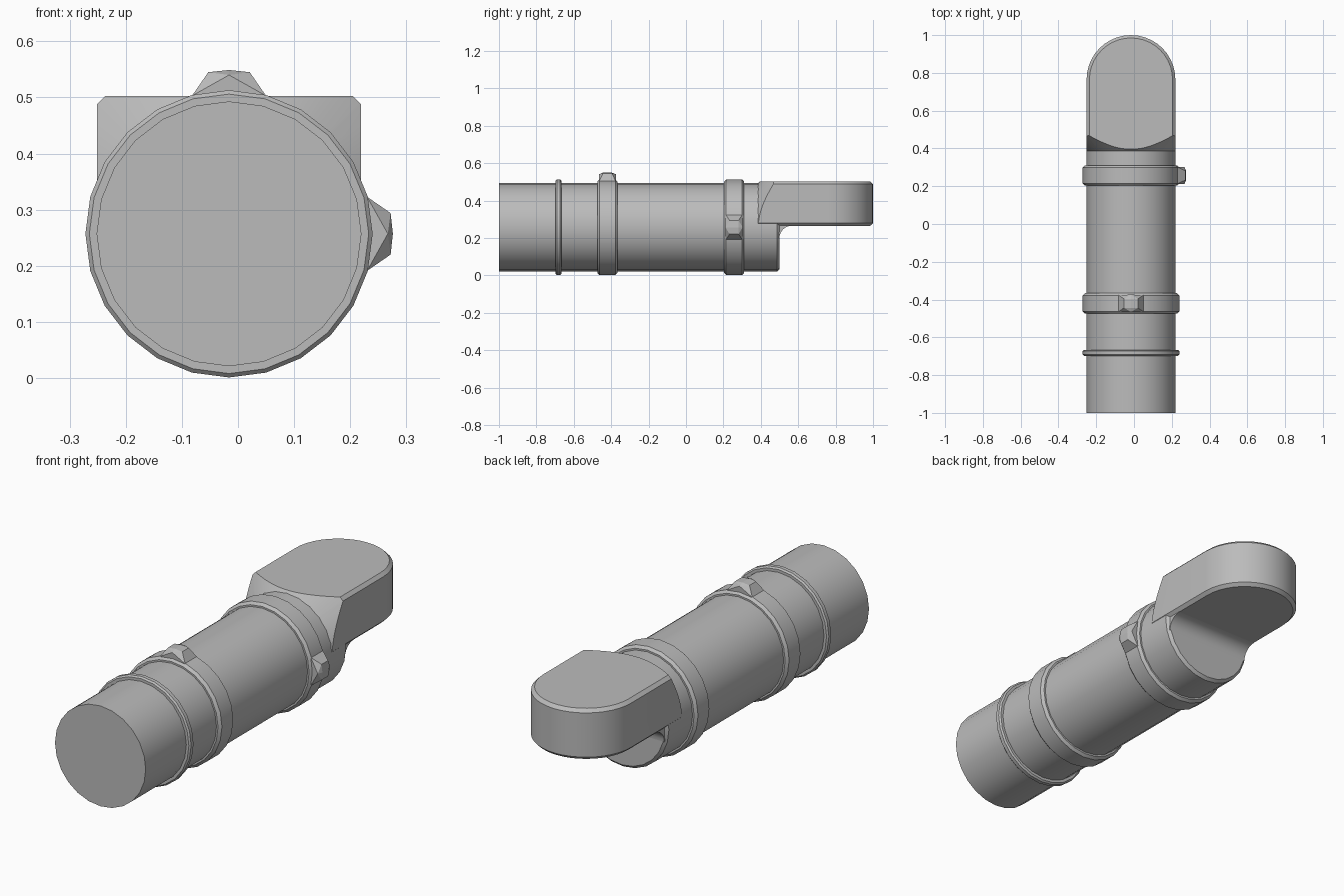
import bpy, bmesh
from math import sin, cos, pi, radians
from mathutils import Vector, Matrix

if "Cube" in bpy.data.objects:
    bpy.data.objects.remove(bpy.data.objects["Cube"], do_unlink=True)

AX, AZ = -0.016, 0.257      # tube axis position
TUBE_R, RING_R = 0.236, 0.256
SIDES = 24

grey = bpy.data.materials.new("plain grey")
grey.use_nodes = True
grey.diffuse_color = (0.5, 0.5, 0.5, 1)
grey.node_tree.nodes["Principled BSDF"].inputs["Base Color"].default_value = (0.5, 0.5, 0.5, 1)


def finish(name, bm, angle=30):
    bmesh.ops.recalc_face_normals(bm, faces=bm.faces[:])
    mesh = bpy.data.meshes.new(name)
    bm.to_mesh(mesh)
    bm.free()
    mesh.materials.append(grey)
    ob = bpy.data.objects.new(name, mesh)
    bpy.context.collection.objects.link(ob)
    bpy.ops.object.select_all(action='DESELECT')
    ob.select_set(True)
    bpy.context.view_layer.objects.active = ob
    if angle:
        bpy.ops.object.shade_smooth_by_angle(angle=radians(angle))
    return ob


def lathe(name, profile, sides=SIDES):
    """Turn (radius, y) points around the tube axis and cap both ends."""
    bm = bmesh.new()
    loops = []
    for r, y in profile:
        loops.append([bm.verts.new((AX + r * sin(2 * pi * i / sides), y,
                                    AZ + r * cos(2 * pi * i / sides))) for i in range(sides)])
    for a, b in zip(loops, loops[1:]):
        for i in range(sides):
            j = (i + 1) % sides
            bm.faces.new((a[i], a[j], b[j], b[i]))
    bm.faces.new(loops[0])
    bm.faces.new(loops[-1])
    return finish(name, bm)


def prism(outline, offset):
    bm = bmesh.new()
    face = bm.faces.new([bm.verts.new(p) for p in outline])
    ext = bmesh.ops.extrude_face_region(bm, geom=[face])
    bmesh.ops.translate(bm, vec=offset, verts=[v for v in ext["geom"] if isinstance(v, bmesh.types.BMVert)])
    return bm


def ring(name, y, half, chamfer):
    lathe(name, [(TUBE_R - 0.01, y - half), (RING_R - chamfer, y - half), (RING_R, y - half + chamfer),
                 (RING_R, y + half - chamfer), (RING_R - chamfer, y + half), (TUBE_R - 0.01, y + half)])


def knob(name, y, turn):
    """Six-sided raised stud on a ring, turned about the tube axis."""
    bm = bmesh.new()
    points = [(0, s * 0.046, 0.283) for s in (-1, 1)]
    for s in (-1, 1):
        points.append((0, s * 0.024, 0.292))
        for t in (-1, 1):
            points += [(t * 0.037, s * 0.024, 0.288), (t * 0.066, s * 0.044, 0.246),
                       (t * 0.066, s * 0.04, 0.2)]
    for p in points:
        bm.verts.new(p)
    hull = bmesh.ops.convex_hull(bm, input=bm.verts[:])
    loose = {g for g in hull["geom_interior"] + hull["geom_unused"] if isinstance(g, bmesh.types.BMVert)}
    bmesh.ops.delete(bm, geom=list(loose), context='VERTS')
    bm.transform(Matrix.Translation((AX, y, AZ)) @ Matrix.Rotation(turn, 4, 'Y'))
    finish(name, bm, 0)


# Tube with a chamfered rear end
lathe("tube", [(TUBE_R, -1), (TUBE_R, 0.487), (TUBE_R - 0.013, 0.5)])

# Rings and studs
ring("thin_front_ring", -0.682, 0.016, 0.007)
ring("middle_ring", -0.42, 0.054, 0.012)
ring("rear_ring", 0.257, 0.054, 0.012)
knob("top_stud", -0.42, 0)
knob("side_stud", 0.257, pi / 2)

# Rounded head slab with chamfered rims
W, LOW, TOP = 0.235, 0.265, 0.503
outline = [(AX - W, 0.3, LOW), (AX + W, 0.3, LOW)]
outline += [(AX + W * cos(pi * i / 20), 1 - W + W * sin(pi * i / 20), LOW) for i in range(21)]
bm = prism(outline, (0, 0, TOP - LOW))
rims = [e for e in bm.edges if abs(e.verts[0].co.z - e.verts[1].co.z) < 1e-5]
bmesh.ops.bevel(bm, geom=rims, offset=0.015, segments=1, affect='EDGES', profile=0.5)
head = finish("head", bm, 0)

# Conical front of the head
cone = lathe("head_cone_cutter", [(0.134, 0.3), (1.187, 1.2)], 72)
cone.hide_render = True
cone.hide_set(True)
mod = head.modifiers.new("cone", 'BOOLEAN')
mod.operation = 'INTERSECT'
mod.solver = 'EXACT'
mod.object = cone
bpy.context.view_layer.update()
cut = bpy.data.meshes.new_from_object(head.evaluated_get(bpy.context.evaluated_depsgraph_get()))
head.modifiers.clear()
head.data = cut
bpy.data.objects.remove(cone, do_unlink=True)
bpy.ops.object.select_all(action='DESELECT')
head.select_set(True)
bpy.context.view_layer.objects.active = head
bpy.ops.object.shade_smooth_by_angle(angle=radians(25))

# Concave fillet between the tube end and the underside of the head
F, HALF = 0.065, 0.221
curve = [(AX - HALF, 0.5 + F - F * cos(pi / 2 * i / 8), LOW - F + F * sin(pi / 2 * i / 8)) for i in range(9)]
path = [(AX - HALF, 0.47, LOW - F)] + curve + [(AX - HALF, 0.5 + F, LOW + 0.02), (AX - HALF, 0.47, LOW + 0.02)]
finish("head_fillet", prism(path, (2 * HALF, 0, 0)))
